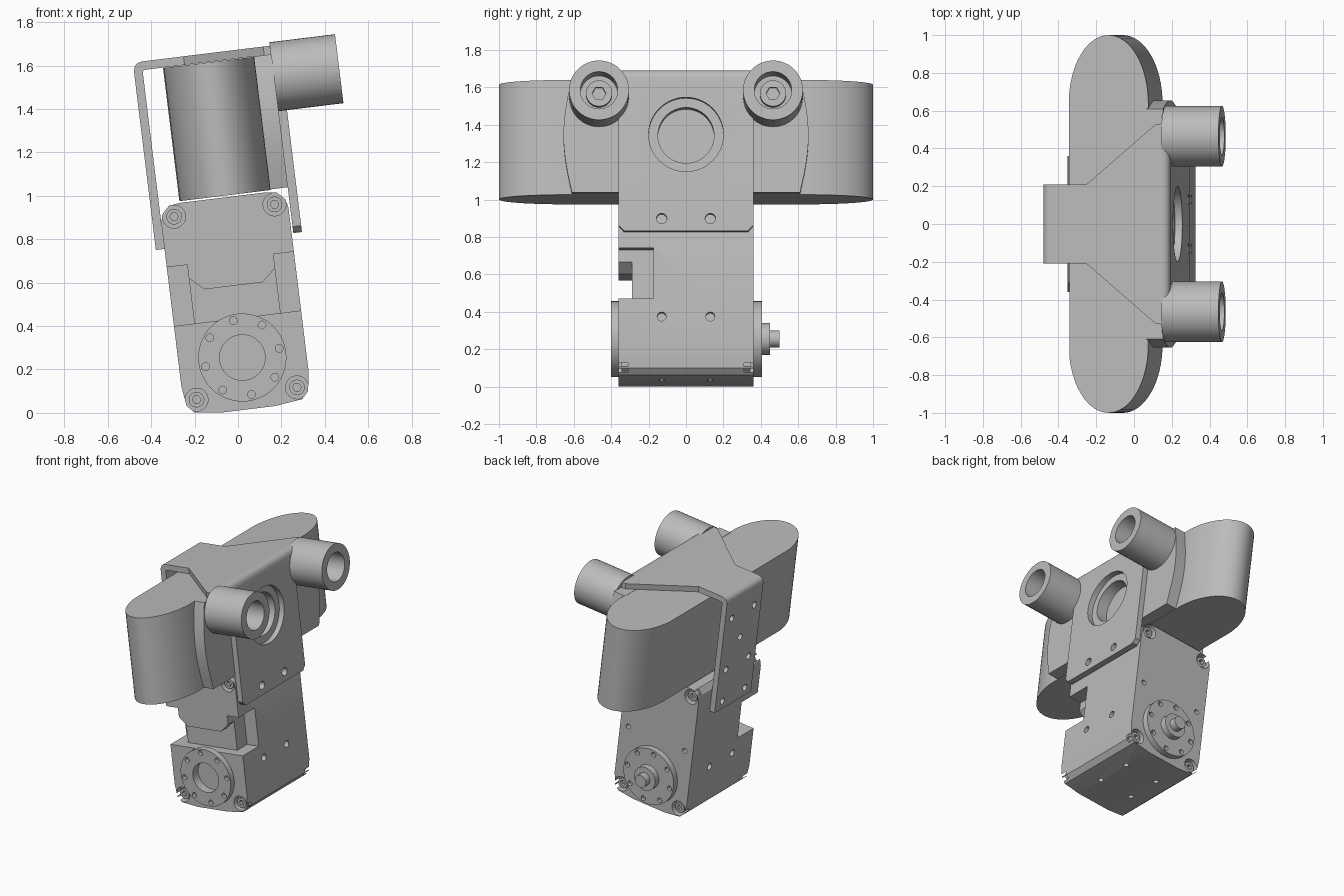
import bpy, bmesh
from math import sin, cos, pi, radians
from mathutils import Matrix, Vector

cube = bpy.data.objects.get("Cube")
if cube:
    bpy.data.objects.remove(cube)

grey = bpy.data.materials.new("plain grey")
grey.use_nodes = True
grey.diffuse_color = (0.5, 0.5, 0.5, 1)
grey.node_tree.nodes["Principled BSDF"].inputs["Base Color"].default_value = (0.5, 0.5, 0.5, 1)

# The whole assembly leans sideways by a few degrees
LEAN = Matrix.Translation((0.02, 0, 0.255)) @ Matrix.Rotation(radians(-7), 4, 'Y')
parts = []


def circle(a, b, r, n=40):
    return [(a + r * cos(2 * pi * i / n), b + r * sin(2 * pi * i / n)) for i in range(n)]


def rounded(pts, r, n=6):
    """Round every corner of a polygon."""
    out = []
    for i, p in enumerate(pts):
        p = Vector(p)
        a = p + (Vector(pts[i - 1]) - p).normalized() * r
        b = p + (Vector(pts[(i + 1) % len(pts)]) - p).normalized() * r
        for k in range(n + 1):
            t = k / n
            out.append(tuple(a * (1 - t) ** 2 + p * 2 * t * (1 - t) + b * t * t))
    return out


def box(a0, a1, b0, b1):
    return [(a0, b0), (a1, b0), (a1, b1), (a0, b1)]


def solid(name, prisms):
    """Each prism is (outline, axis, start, end); the outline uses the other two axes."""
    bm = bmesh.new()
    place = {'x': lambda p, d: (d, p[0], p[1]),
             'y': lambda p, d: (p[0], d, p[1]),
             'z': lambda p, d: (p[0], p[1], d)}
    for pts, axis, start, end in prisms:
        rings = [[bm.verts.new(place[axis](p, d)) for p in pts] for d in (start, end)]
        bm.faces.new(rings[0])
        bm.faces.new(rings[1][::-1])
        for i in range(len(pts)):
            bm.faces.new((rings[0][i - 1], rings[0][i], rings[1][i], rings[1][i - 1]))
    bmesh.ops.recalc_face_normals(bm, faces=bm.faces)
    mesh = bpy.data.meshes.new(name)
    bm.to_mesh(mesh)
    bm.free()
    mesh.materials.append(grey)
    obj = bpy.data.objects.new(name, mesh)
    bpy.context.collection.objects.link(obj)
    obj.matrix_world = LEAN
    return obj


def part(name, *prisms):
    obj = solid(name, prisms)
    parts.append(obj)
    return obj


def cut(obj, prisms):
    cutter = solid("cutter", prisms)
    mod = obj.modifiers.new("cut", 'BOOLEAN')
    mod.operation, mod.solver, mod.object = 'DIFFERENCE', 'EXACT', cutter
    bpy.context.view_layer.update()
    graph = bpy.context.evaluated_depsgraph_get()
    mesh = bpy.data.meshes.new_from_object(obj.evaluated_get(graph))
    obj.modifiers.clear()
    obj.data = mesh
    bpy.data.objects.remove(cutter)


def bolt_ring(axis, start, end):
    return [(circle(0.175 * cos(k * pi / 4 + 0.12), 0.175 * sin(k * pi / 4 + 0.12), 0.018, 12),
             axis, start, end) for k in range(8)]


# Servo body with a slightly bowed underside
half = [(0.125, -0.24), (0.25, -0.224), (0.282, -0.19), (0.295, -0.1), (0.295, 0.66),
        (0.285, 0.7), (0.25, 0.735), (0.2, 0.742)]
body = part("servo_body", (half + [(-u, w) for u, w in half[::-1]], 'y', -0.36, 0.36))
cut(body, [(box(s * 0.2, s * 0.4, 0.182, 0.455), 'y', -0.5, -0.175) for s in (-1, 1)])
cut(body, [([(-0.21, 0.182), (0.21, 0.182), (0.21, 0.4), (0.135, 0.333),
             (-0.135, 0.333), (-0.21, 0.4)], 'y', -0.5, -0.29)])

# Screw pockets, horn bore and mounting holes in the body
corners = [(u, w) for u in (-0.233, 0.233) for w in (-0.167, 0.682)]
holes = [(circle(u, w, 0.053, 24), 'y', s * 0.31, s * 0.5) for u, w in corners for s in (-1, 1)]
holes += [(circle(y, 0.085, 0.024, 16), 'x', s * 0.25, s * 0.4) for y in (-0.13, 0.13) for s in (-1, 1)]
holes += [(circle(u, y, 0.018, 12), 'z', -0.3, -0.2) for u in (-0.13, 0.13) for y in (-0.13, 0.13)]
holes += [(circle(u, 0.27, 0.018, 12), 'y', 0.3, 0.4) for u in (-0.23, 0.23)]
holes += [(circle(0, 0, 0.105), 'y', -0.5, -0.34)]
cut(body, holes)

# Corner screws with hex sockets
screws = part("corner_screws", *[(circle(u, w, 0.036, 20), 'y', s * 0.3, s * 0.345)
                                 for u, w in corners for s in (-1, 1)])
cut(screws, [(circle(u, w, 0.02, 6), 'y', s * 0.32, s * 0.4) for u, w in corners for s in (-1, 1)])

# Front horn ring
horn = part("front_horn", (circle(0, 0, 0.203, 48), 'y', -0.402, -0.355))
cut(horn, [(circle(0, 0, 0.105), 'y', -0.5, -0.3)] + bolt_ring('y', -0.5, -0.375))

# Rear horn with stepped shaft
rear = part("rear_horn", (circle(0, 0, 0.203, 48), 'y', 0.355, 0.405))
cut(rear, bolt_ring('y', 0.38, 0.5))
part("rear_shaft", (circle(0, 0, 0.085), 'y', 0.4, 0.45), (circle(0, 0, 0.045, 24), 'y', 0.44, 0.5))

# Wide oblong housing with elliptical ends
plan = []
for k in range(65):
    a = -pi / 2 + 2 * pi * (k if k < 32 else k - 1) / 64
    if k < 64:
        plan.append((0.012 + 0.212 * sin(a), (0.64 if cos(a) >= 0 else -0.64) + 0.36 * cos(a)))
part("oblong_housing", (plan, 'z', 0.75, 1.368))

# Backing pad with bowed sides between the housing and the bracket
side = [(0.61 + 0.045 * sin(pi * k / 12), 0.753 + 0.617 * k / 12) for k in range(13)]
pad = part("backing_pad", (side + [(-y, w) for y, w in side[::-1]], 'x', 0.215, 0.304))
cut(pad, [(circle(0, 1.06, 0.15, 48), 'x', 0.1, 0.5)])

# Folded bracket: one rounded strip, trimmed to shape
outer = [(-0.335, 0.54), (-0.335, 1.41), (0.343, 1.41), (0.343, 0.54)]
top = rounded(outer, 0.05)[7:21]
inner = rounded([(-0.295, 0.54), (-0.295, 1.37), (0.303, 1.37), (0.303, 0.54)], 0.015)[7:21]
bracket = part("folded_bracket", ([outer[0]] + top + [outer[3], (0.303, 0.54)] + inner[::-1]
                                  + [(-0.295, 0.54)], 'y', -0.53, 0.53))
cut(bracket, [([(-0.5, s * 0.21), (-0.1, s * 0.21), (0.27, s * 0.53), (0.27, s * 0.7),
                (-0.5, s * 0.7)], 'z', 0.2, 1.6) for s in (-1, 1)])
cut(bracket, [([(s * 0.33, 0.5), (s * 0.335, 0.545), (s * 0.36, 0.57), (s * 0.36, 1.365),
                (s * 0.7, 1.365), (s * 0.7, 0.5)], 'x', 0.25, 0.5) for s in (-1, 1)])
plate_holes = [(circle(0, 1.06, 0.2, 56), 'x', 0.25, 0.5), (circle(0, 1.04, 0.024, 16), 'x', -0.5, -0.2)]
for y in (-0.13, 0.13):
    plate_holes.append((circle(y, 0.607, 0.028, 16), 'x', 0.25, 0.5))
    plate_holes += [(circle(y, w, 0.024, 16), 'x', -0.5, -0.2) for w in (0.6, 0.84, 1.23)]
cut(bracket, plate_holes)

# Two standoff cylinders with deep counterbores and socket screws
for s, label in ((-1, "right"), (1, "left")):
    y, w = s * 0.465, 1.266
    post = part(label + "_standoff", (circle(y, w, 0.16, 48), 'x', 0.3, 0.605))
    cut(post, [(circle(y, w, 0.1, 40), 'x', 0.42, 0.7)])
    screw = part(label + "_standoff_screw", (circle(y, w, 0.07, 32), 'x', 0.41, 0.47))
    cut(screw, [(circle(y, w, 0.037, 6), 'x', 0.435, 0.6)])

# Smooth the curved surfaces and keep the edges crisp
bpy.ops.object.select_all(action='DESELECT')
for obj in parts:
    obj.select_set(True)
bpy.context.view_layer.objects.active = parts[0]
bpy.ops.object.shade_smooth_by_angle(angle=radians(25))
